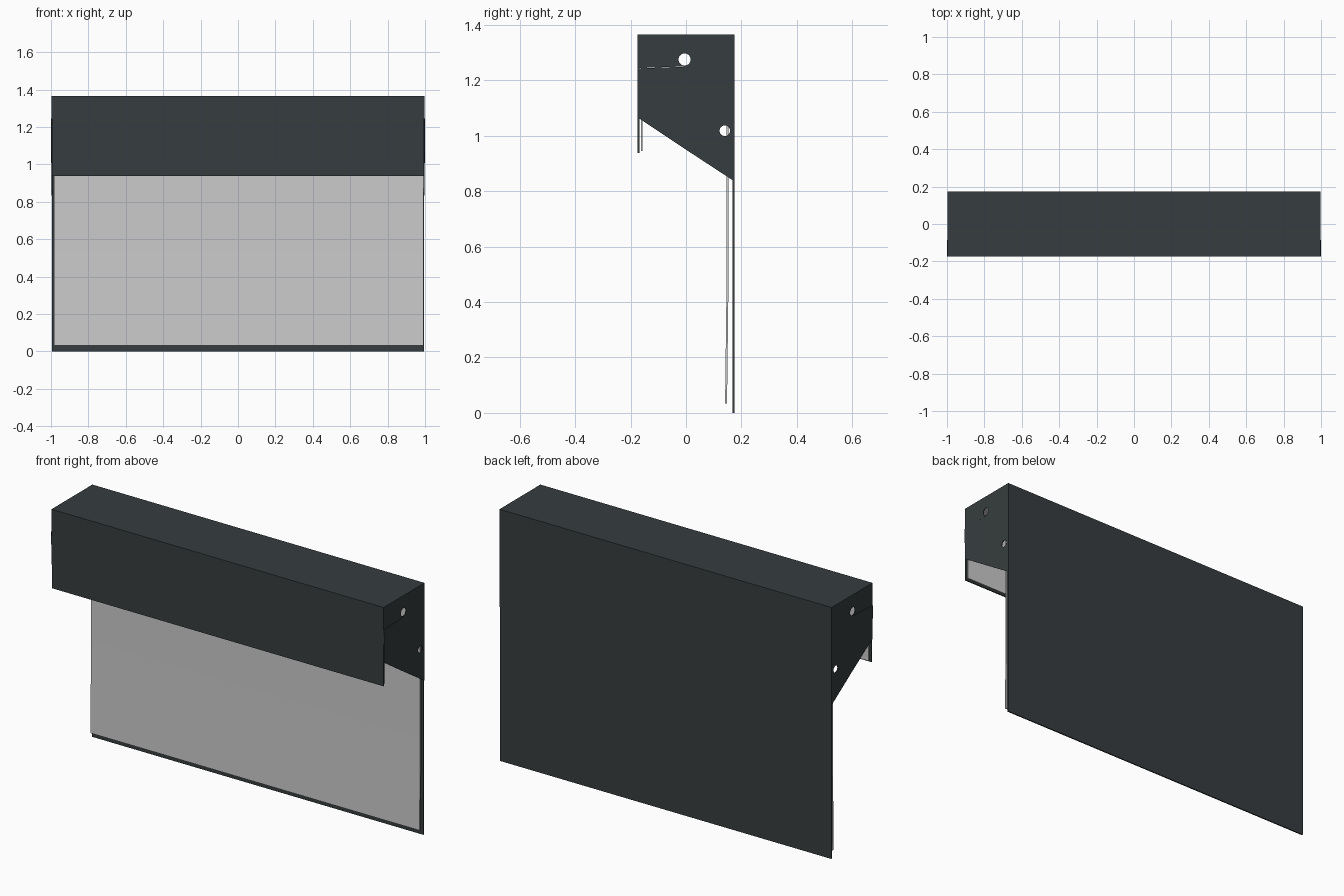
import bpy, bmesh, math

if "Cube" in bpy.data.objects:
    bpy.data.objects.remove(bpy.data.objects["Cube"])

dark = bpy.data.materials.new("dark_metal")
dark.diffuse_color = (0.037, 0.046, 0.049, 1)
dark.use_nodes = True
dark.node_tree.nodes["Principled BSDF"].inputs["Base Color"].default_value = dark.diffuse_color


def prism(name, profile, x0, x1, mat=None):
    """Extrude a (y, z) outline along x."""
    bm = bmesh.new()
    face = bm.faces.new([bm.verts.new((x0, y, z)) for y, z in profile])
    ext = bmesh.ops.extrude_face_region(bm, geom=[face])
    for v in ext["geom"]:
        if isinstance(v, bmesh.types.BMVert):
            v.co.x = x1
    bmesh.ops.recalc_face_normals(bm, faces=bm.faces)
    me = bpy.data.meshes.new(name)
    bm.to_mesh(me)
    bm.free()
    ob = bpy.data.objects.new(name, me)
    bpy.context.collection.objects.link(ob)
    if mat:
        me.materials.append(mat)
    return ob


def circle(y, z, r, n=24):
    return [(y + r * math.cos(2 * math.pi * i / n),
             z + r * math.sin(2 * math.pi * i / n)) for i in range(n)]


# folded sheet: short front, top and long back
prism("folded_shell", [(-0.175, 0.937), (-0.175, 1.365), (0.175, 1.365), (0.175, 0),
                       (0.168, 0), (0.168, 1.358), (-0.168, 1.358), (-0.168, 0.937)],
      -0.995, 0.995, dark)

# pale lining that follows the shell inside, slightly bowed on the long side
prism("lining", [(-0.163, 0.945), (-0.163, 1.345), (0.152, 1.345), (0.154, 0.53),
                 (0.148, 0.033), (0.141, 0.033), (0.147, 0.53), (0.145, 1.338),
                 (-0.157, 1.338), (-0.157, 0.945)], -0.985, 0.991)

# axle hole cutters
cutters = [prism("hole_cutter", circle(y, z, r), -1.2, 1.2)
           for y, z, r in ((-0.005, 1.275, 0.022), (0.14, 1.018, 0.019))]
for c in cutters:
    c.hide_render = True
    c.hide_viewport = True

for side, s in (("left", -1), ("right", 1)):
    # end plate with two axle holes
    plate = prism(side + "_end_plate",
                  [(-0.175, 1.365), (0.175, 1.365), (0.175, 0.835), (-0.005, 0.953),
                   (-0.005, 1.25), (-0.175, 1.244)], s * 0.993, s * 0.997, dark)
    for c in cutters:
        m = plate.modifiers.new("hole", 'BOOLEAN')
        m.operation = 'DIFFERENCE'
        m.solver = 'EXACT'
        m.object = c
    # lower flap below the slit, its front edge sprung outward
    flap = prism(side + "_end_flap",
                 [(-0.175, 1.243), (-0.005, 1.249), (-0.005, 0.953), (-0.17, 1.063)],
                 s * 0.993, s * 0.997, dark)
    for v in flap.data.vertices:
        if v.co.y < -0.1:
            v.co.x += s * 0.003
